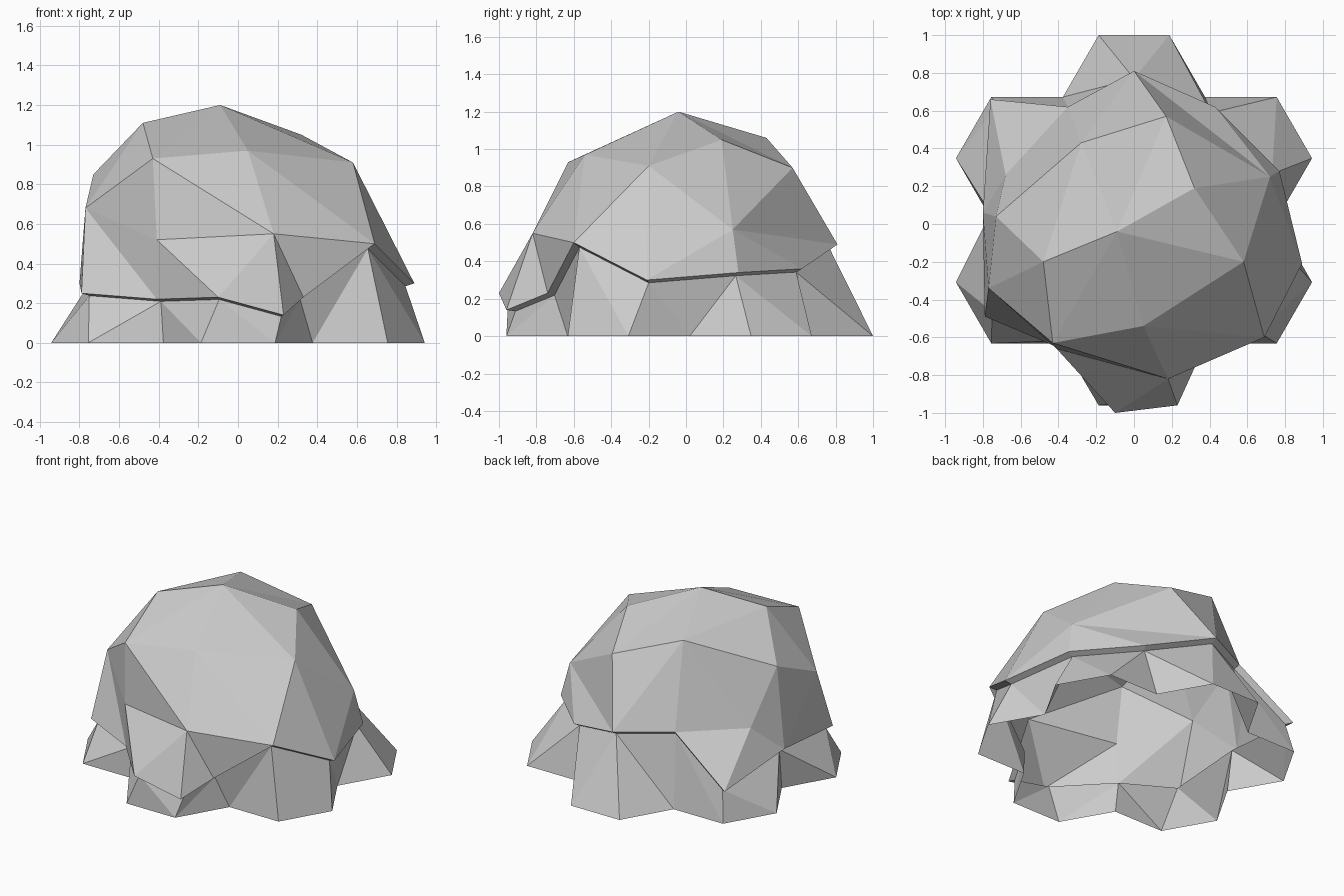
import bpy, bmesh
from math import atan2, cos, sin, radians, tau, pi

cube = bpy.data.objects.get("Cube")
if cube:
    bpy.data.objects.remove(cube, do_unlink=True)

stone = bpy.data.materials.new("stone_grey")
stone.use_nodes = True
colour = (.6, .6, .6, 1)
stone.diffuse_color = colour
stone.node_tree.nodes["Principled BSDF"].inputs["Base Color"].default_value = colour

# Contour rings of the boulder, counter-clockwise from the front
peak = (-.09, -.04, 1.2)
crown = [(.05, -.54, .97), (.58, -.2, .91), (.32, .19, 1.05), (.17, .57, .9),
         (-.28, .43, 1.06), (-.48, -.2, 1.11), (-.43, -.63, .93)]
shoulder = [(.18, -.82, .55), (.69, -.6, .5), (.89, -.21, .3), (.72, .25, .57),
            (0, .81, .49), (-.35, .62, .51), (-.68, .26, .49),
            (-.73, .04, .85), (-.77, -.34, .68), (-.41, -.66, .52)]
rim = [(.23, -.96, .14), (.33, -.74, .23), (.69, -.6, .5), (.89, -.21, .3),
       (.77, .28, .34), (.43, .62, .36), (0, .81, .49), (-.35, .62, .51),
       (-.76, .66, .22), (-.8, .06, .3), (-.79, -.49, .25), (-.41, -.65, .22),
       (-.1, -1, .23)]
# The skirt starts just inside the overhanging rim
skirt_top = [tuple(c * .95 for c in point) for point in rim]

# Six-lobed footprint: two outer corners and one valley for each lobe
base = []
for lobe in range(6):
    middle = radians(lobe * 60 - 90)
    for radius, turn in ((.998, 10.8), (.753, 30), (.998, 49.2)):
        angle = middle + radians(turn)
        base.append((radius * cos(angle), radius * sin(angle) + .02, 0))

bm = bmesh.new()
made = {}


def vert(point):
    key = tuple(round(c, 4) for c in point)
    if key not in made:
        made[key] = bm.verts.new(key)
    return made[key]


def face(*points):
    corners = [vert(p) for p in points]
    if len(set(corners)) == 3:
        bm.faces.new(corners)


def unrolled(ring, cx, cy):
    """Angles around the ring, rising steadily past one full turn."""
    angles = []
    for x, y, z in ring + ring[:1]:
        a = atan2(y - cy, x - cx)
        while angles and a < angles[-1]:
            a += tau
        angles.append(a)
    return angles


def bridge(inner, outer, centre=(0, 0)):
    """Join two rings with triangles, always stepping along the one behind."""
    a, b = unrolled(inner, *centre), unrolled(outer, *centre)
    inner, outer = inner + inner[:1], outer + outer[:1]
    i = j = 0
    while i < len(a) - 1 or j < len(b) - 1:
        step_in = j == len(b) - 1 or (i < len(a) - 1 and a[i + 1] <= b[j + 1])
        if step_in:
            face(inner[i], outer[j], inner[i + 1])
            i += 1
        else:
            face(inner[i], outer[j], outer[j + 1])
            j += 1


# Crown facets
for p, q in zip(crown, crown[1:] + crown[:1]):
    face(peak, p, q)

# Cap (its facets fan from an off-centre point), overhanging lip, flared skirt
bridge(crown, shoulder, (-.25, -.1))
bridge(shoulder, rim)
bridge(rim, skirt_top)
bridge(skirt_top, base)

# Pair triangles that lie nearly flat into broad four-sided facets
bmesh.ops.join_triangles(bm, faces=bm.faces, angle_face_threshold=radians(20),
                         angle_shape_threshold=pi)

mesh = bpy.data.meshes.new("boulder")
bm.to_mesh(mesh)
bm.free()
mesh.materials.append(stone)
boulder = bpy.data.objects.new("boulder", mesh)
bpy.context.collection.objects.link(boulder)
